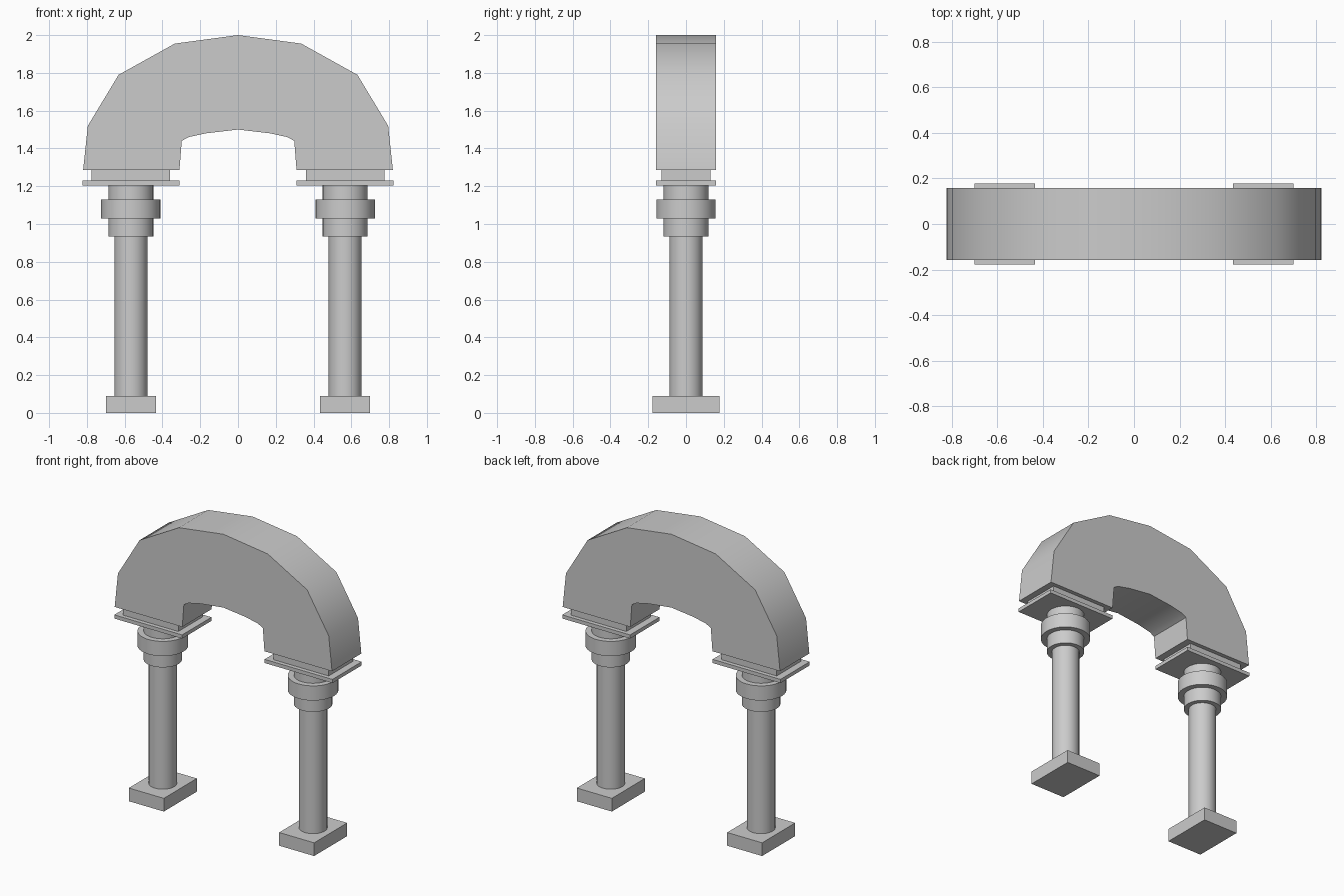
import bpy, bmesh, math

if "Cube" in bpy.data.objects:
    bpy.data.objects.remove(bpy.data.objects["Cube"])

LEG_X = 0.567
HALF_DEPTH = 0.158


def smooth(obj, angle):
    bpy.context.view_layer.objects.active = obj
    bpy.ops.object.select_all(action='DESELECT')
    obj.select_set(True)
    bpy.ops.object.shade_smooth_by_angle(angle=math.radians(angle))


def box(name, x, half_x, half_y, z0, z1):
    bpy.ops.mesh.primitive_cube_add(size=1, location=(x, 0, (z0 + z1) / 2))
    obj = bpy.context.object
    obj.name = name
    obj.scale = (2 * half_x, 2 * half_y, z1 - z0)
    bpy.ops.object.transform_apply(location=False, rotation=False, scale=True)


def cylinder(name, x, radius, z0, z1):
    bpy.ops.mesh.primitive_cylinder_add(vertices=32, radius=radius, depth=z1 - z0,
                                        location=(x, 0, (z0 + z1) / 2))
    obj = bpy.context.object
    obj.name = name
    smooth(obj, 35)


# Two legs: base, shaft, capital and stepped slabs
for side, sx in (("left", -1), ("right", 1)):
    x = sx * LEG_X
    box(side + "_base", x, 0.132, 0.178, 0, 0.09)
    cylinder(side + "_shaft", x, 0.0875, 0.09, 0.935)
    cylinder(side + "_neck", x, 0.119, 0.935, 1.205)
    cylinder(side + "_collar", x, 0.157, 1.03, 1.13)
    box(side + "_plate", x, 0.256, HALF_DEPTH, 1.205, 1.23)
    box(side + "_block", x, 0.208, 0.13, 1.23, 1.29)

# Arch: half profiles as (outer, inner) pairs, mirrored across x = 0
half = [((0.82, 1.285), (0.31, 1.285)),
        ((0.795, 1.52), (0.298, 1.44)),
        ((0.632, 1.79), (0.262, 1.46)),
        ((0.335, 1.955), (0.17, 1.48)),
        ((0.0, 2.0), (0.0, 1.5))]
stations = half + [((-o[0], o[1]), (-i[0], i[1])) for o, i in half[-2::-1]]

bm = bmesh.new()
rings = []
for (ox, oz), (ix, iz) in stations:
    rings.append([bm.verts.new(p) for p in (
        (ox, -HALF_DEPTH, oz), (ox, HALF_DEPTH, oz),
        (ix, HALF_DEPTH, iz), (ix, -HALF_DEPTH, iz))])
for a, b in zip(rings, rings[1:]):
    for k in range(4):
        n = (k + 1) % 4
        bm.faces.new((a[k], a[n], b[n], b[k]))
bm.faces.new(rings[0])
bm.faces.new(rings[-1])
bmesh.ops.recalc_face_normals(bm, faces=bm.faces)
mesh = bpy.data.meshes.new("arch")
bm.to_mesh(mesh)
bm.free()
arch = bpy.data.objects.new("arch", mesh)
bpy.context.collection.objects.link(arch)
smooth(arch, 40)
